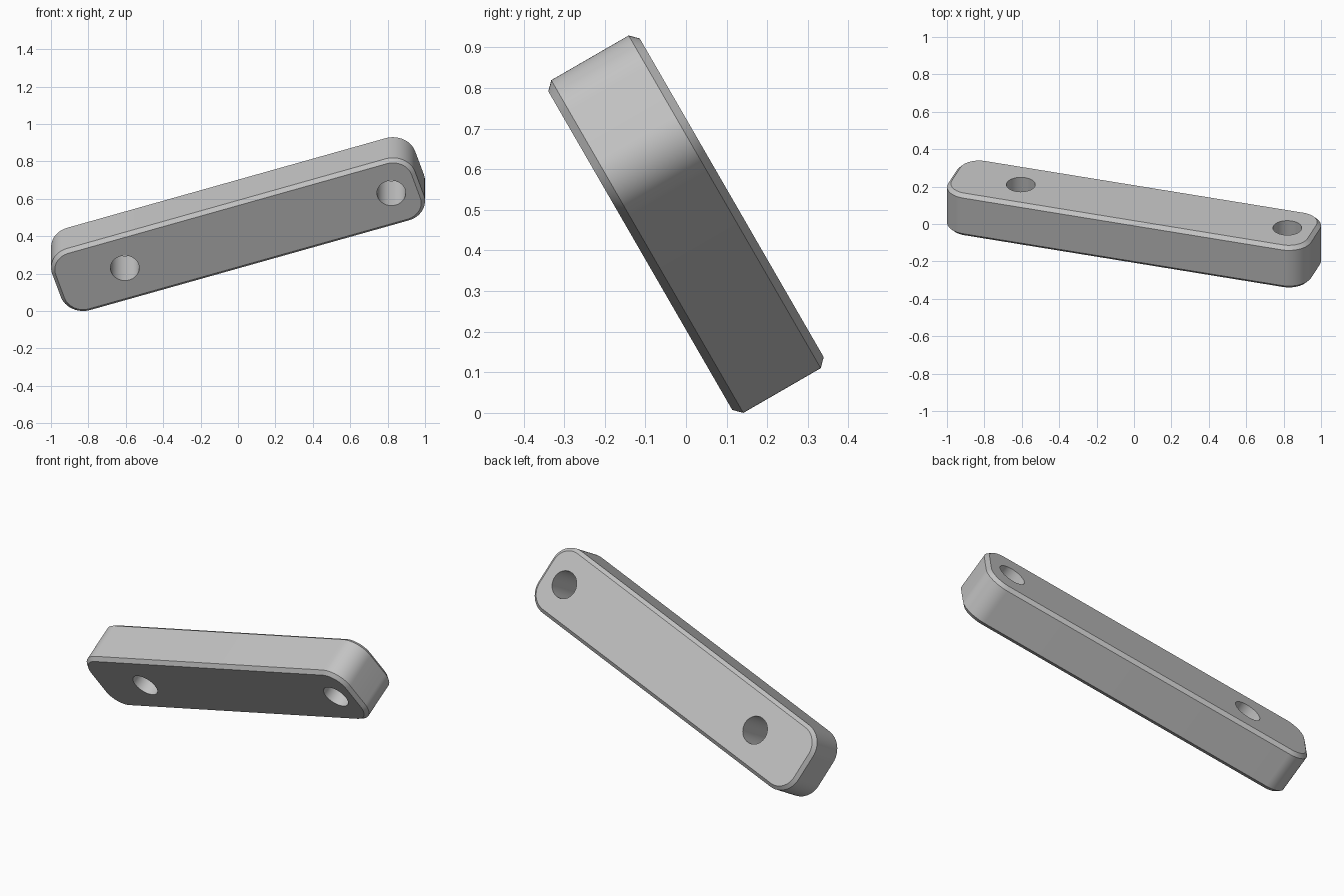
import bpy
import bmesh
from math import pi, cos, sin, radians
from mathutils import Matrix, Vector

cube = bpy.data.objects.get("Cube")
if cube:
    bpy.data.objects.remove(cube)

LENGTH, WIDTH, THICK = 2.04, 0.40, 0.26
CORNER, CHAMFER, HOLE = 0.125, 0.02, 0.077
HOLE_POSITIONS = (-0.636, 0.862)


def material(name, colour):
    mat = bpy.data.materials.new(name)
    mat.use_nodes = True
    mat.diffuse_color = colour
    mat.node_tree.nodes["Principled BSDF"].inputs["Base Color"].default_value = colour
    return mat


def add_object(name, bm):
    mesh = bpy.data.meshes.new(name)
    bm.to_mesh(mesh)
    bm.free()
    obj = bpy.data.objects.new(name, mesh)
    bpy.context.collection.objects.link(obj)
    return obj


def rounded_ring(bm, inset, z, steps=16):
    """Ring of vertices around a rounded rectangle."""
    r = CORNER - inset
    ring = []
    for i, (sx, sy) in enumerate(((1, 1), (-1, 1), (-1, -1), (1, -1))):
        cx, cy = sx * (LENGTH / 2 - CORNER), sy * (WIDTH / 2 - CORNER)
        for k in range(steps + 1):
            a = (i + k / steps) * pi / 2
            ring.append(bm.verts.new((cx + r * cos(a), cy + r * sin(a), z)))
    return ring


# Bar: rounded outline with chamfered rims on both faces
bm = bmesh.new()
h = THICK / 2
levels = ((CHAMFER, -h), (0, CHAMFER - h), (0, h - CHAMFER), (CHAMFER, h))
rings = [rounded_ring(bm, inset, z) for inset, z in levels]
for low, high in zip(rings, rings[1:]):
    for i in range(len(low)):
        j = (i + 1) % len(low)
        bm.faces.new((low[i], low[j], high[j], high[i]))
bm.faces.new(reversed(rings[0]))
bm.faces.new(rings[-1])
bar = add_object("link_bar", bm)
bar.data.materials.append(material("light grey", (0.55, 0.55, 0.55, 1)))

# Two through holes
bm = bmesh.new()
for x in HOLE_POSITIONS:
    bmesh.ops.create_cone(bm, cap_ends=True, segments=48, radius1=HOLE, radius2=HOLE,
                          depth=THICK * 2, matrix=Matrix.Translation((x, 0, 0)))
cutter = add_object("hole_cutter", bm)
cutter.hide_render = True
cut = bar.modifiers.new("holes", 'BOOLEAN')
cut.operation = 'DIFFERENCE'
cut.solver = 'EXACT'
cut.object = cutter
bpy.ops.object.select_all(action='DESELECT')
bpy.context.view_layer.objects.active = bar
bar.select_set(True)
bpy.ops.object.modifier_apply(modifier=cut.name)
bpy.data.objects.remove(cutter)

# Tilt the bar, then centre it and stand it on the ground
bar.data.transform(Matrix.Rotation(radians(120), 4, 'X') @ Matrix.Rotation(radians(18), 4, 'Z'))
low, high = (Vector([f(v.co[i] for v in bar.data.vertices) for i in range(3)]) for f in (min, max))
mid = (low + high) / 2
bar.data.transform(Matrix.Translation((-mid.x, -mid.y, -low.z)))
bpy.ops.object.shade_smooth_by_angle(angle=radians(30))
